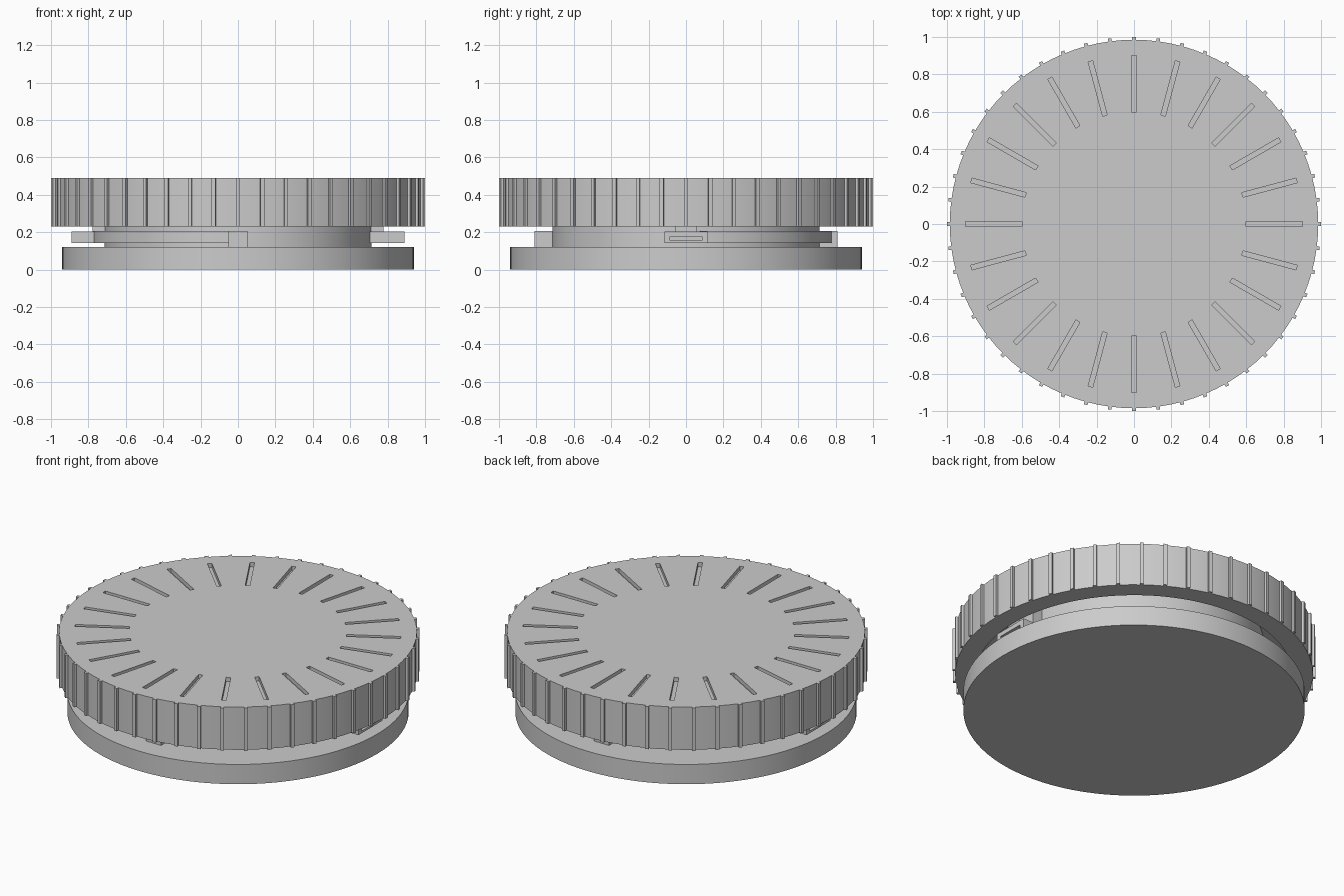
import bpy, bmesh, math
from mathutils import Matrix, Vector

if "Cube" in bpy.data.objects:
    bpy.data.objects.remove(bpy.data.objects["Cube"])

SEG = 96


def finish(bm, name, smooth=True):
    bmesh.ops.recalc_face_normals(bm, faces=bm.faces)
    me = bpy.data.meshes.new(name)
    bm.to_mesh(me)
    bm.free()
    ob = bpy.data.objects.new(name, me)
    bpy.context.collection.objects.link(ob)
    if smooth:
        shade(ob)
    return ob


def shade(ob):
    bpy.ops.object.select_all(action='DESELECT')
    ob.select_set(True)
    bpy.context.view_layer.objects.active = ob
    bpy.ops.object.shade_smooth_by_angle(angle=math.radians(30))


def lathe(name, profile, smooth=True):
    """Spin an (r, z) profile whose ends lie on the axis."""
    bm = bmesh.new()
    vs = [bm.verts.new((r, 0, z)) for r, z in profile]
    es = [bm.edges.new(p) for p in zip(vs, vs[1:])]
    bmesh.ops.spin(bm, geom=vs + es, cent=(0, 0, 0), axis=(0, 0, 1),
                   angle=math.tau, steps=SEG, use_duplicate=False)
    bmesh.ops.remove_doubles(bm, verts=bm.verts, dist=1e-5)
    return finish(bm, name, smooth)


def add_box(bm, lo, hi, angle=0.0):
    """Box between two corners, turned about the z axis."""
    lo, hi = Vector(lo), Vector(hi)
    m = (Matrix.Rotation(angle, 4, 'Z') @ Matrix.Translation((lo + hi) / 2)
         @ Matrix.Diagonal((*(hi - lo), 1)))
    bmesh.ops.create_cube(bm, size=1, matrix=m)


def cut(ob, cutter):
    mod = ob.modifiers.new("cut", 'BOOLEAN')
    mod.operation = 'DIFFERENCE'
    mod.solver = 'EXACT'
    mod.object = cutter
    bpy.context.view_layer.objects.active = ob
    bpy.ops.object.modifier_apply(modifier=mod.name)
    bpy.data.objects.remove(cutter)
    shade(ob)


def arc_strip(name, r0, r1, z0, z1, a0, a1, steps=24):
    """Curved bar with a rectangular section."""
    bm = bmesh.new()
    rings = []
    for i in range(steps + 1):
        a = math.radians(a0 + (a1 - a0) * i / steps)
        rings.append([bm.verts.new((r * math.cos(a), r * math.sin(a), z))
                      for r, z in ((r0, z0), (r1, z0), (r1, z1), (r0, z1))])
    for p, q in zip(rings, rings[1:]):
        for k in range(4):
            bm.faces.new((p[k], p[(k + 1) % 4], q[(k + 1) % 4], q[k]))
    bm.faces.new(rings[0])
    bm.faces.new(rings[-1])
    return finish(bm, name)


# Base disc with the neck rising from it
lathe("base", [(0, 0), (0.94, 0), (0.94, 0.12), (0.715, 0.12),
               (0.715, 0.43), (0, 0.43)])

# Hollow cap with radial slots cut into its top
cap = lathe("cap", [(0, 0.49), (0.985, 0.49), (0.985, 0.23), (0.87, 0.23),
                    (0.87, 0.43), (0, 0.43)], False)
bm = bmesh.new()
for i in range(24):
    add_box(bm, (0.6, -0.0125, 0.465), (0.9, 0.0125, 0.55), i * math.tau / 24)
cut(cap, finish(bm, "slot_cutter", False))

# Grip ribs around the cap
bm = bmesh.new()
for i in range(48):
    add_box(bm, (0.97, -0.01, 0.23), (1.0, 0.01, 0.49), i * math.tau / 48)
finish(bm, "grip_ribs", False)

# Lock parts, repeated on opposite sides
for side, turn in (("right", 0), ("left", 180)):
    t = math.radians(turn)
    # Slotted tab
    bm = bmesh.new()
    add_box(bm, (0.69, -0.115, 0.142), (0.89, 0.115, 0.203), t)
    tab = finish(bm, side + "_tab", False)
    bm = bmesh.new()
    add_box(bm, (0.78, -0.085, 0.155), (1.0, 0.085, 0.176), t)
    cut(tab, finish(bm, "tab_cutter", False))
    # Post joining the tab to the cap
    bm = bmesh.new()
    add_box(bm, (0.69, -0.06, 0.20), (0.777, 0.06, 0.435), t)
    finish(bm, side + "_post", False)
    # Curved locking rail and its stop block
    arc_strip(side + "_rail", 0.70, 0.78, 0.142, 0.205, turn + 6, turn + 88)
    bm = bmesh.new()
    add_box(bm, (0.70, -0.05, 0.115), (0.81, 0.05, 0.207), t + math.pi / 2)
    finish(bm, side + "_stop", False)
